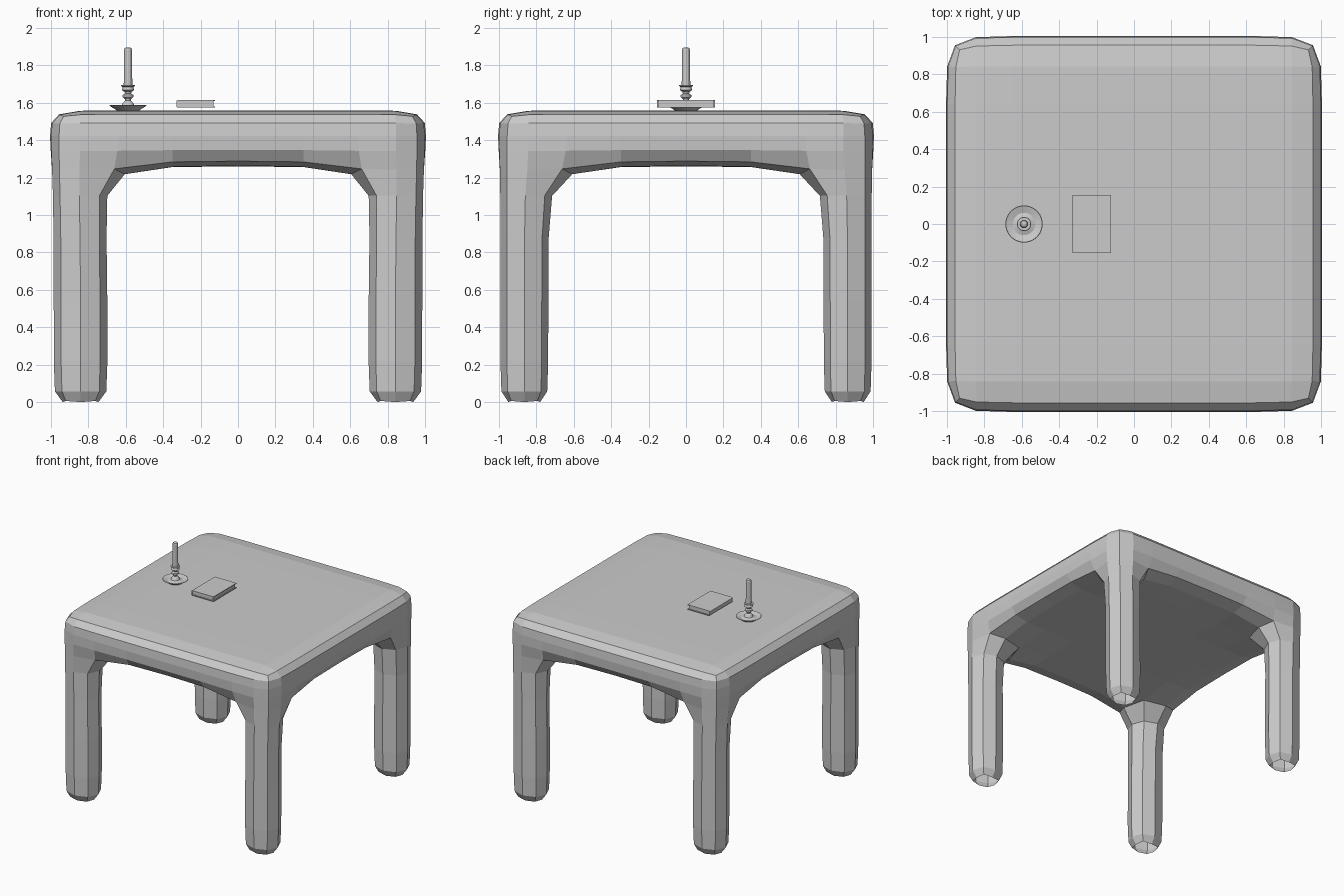
import bpy, bmesh, math

if "Cube" in bpy.data.objects:
    bpy.data.objects.remove(bpy.data.objects["Cube"])


def finish(name, bm):
    bmesh.ops.recalc_face_normals(bm, faces=bm.faces)
    mesh = bpy.data.meshes.new(name)
    bm.to_mesh(mesh)
    bm.free()
    ob = bpy.data.objects.new(name, mesh)
    bpy.context.collection.objects.link(ob)
    return ob


def box(name, x0, x1, y0, y1, z0, z1):
    bm = bmesh.new()
    bmesh.ops.create_cube(bm, size=1)
    for v in bm.verts:
        v.co = ((x0 + x1) / 2 + v.co.x * (x1 - x0),
                (y0 + y1) / 2 + v.co.y * (y1 - y0),
                (z0 + z1) / 2 + v.co.z * (z1 - z0))
    return finish(name, bm)


def lathe(name, profile, cx, cy, sides):
    bm = bmesh.new()
    rings = []
    for r, z in profile:
        rings.append([bm.verts.new((cx + r * math.cos(math.tau * k / sides),
                                    cy + r * math.sin(math.tau * k / sides), z))
                      for k in range(sides)])
    for a, b in zip(rings, rings[1:]):
        for k in range(sides):
            n = (k + 1) % sides
            bm.faces.new((a[k], a[n], b[n], b[k]))
    bm.faces.new(rings[0])
    bm.faces.new(rings[-1])
    return finish(name, bm)


# Table cage: outer shell of a grid of cells (full slab, four corner legs)
ZS = [-0.014, 0.09, 0.98, 1.26, 1.43, 1.56]


def filled(i, j, k):
    if not (0 <= i < 4 and 0 <= j < 4 and 0 <= k < 5):
        return False
    return k >= 3 or (i in (0, 3) and j in (0, 3))


def cage_point(i, j, k):
    leg = k < 3
    xo, xi = (0.998, 0.685) if leg else (1.005, 0.715)
    yo, yi = (1.004, 0.725) if leg else (1.005, 0.71)
    return ([-xo, -xi, 0, xi, xo][i], [-yo, -yi, 0, yi, yo][j], ZS[k])


bm = bmesh.new()
verts = {}


def vert(key):
    if key not in verts:
        verts[key] = bm.verts.new(cage_point(*key))
    return verts[key]


for i in range(4):
    for j in range(4):
        for k in range(5):
            if not filled(i, j, k):
                continue
            for axis in range(3):
                for side in (0, 1):
                    n = [i, j, k]
                    n[axis] += 1 if side else -1
                    if filled(*n):
                        continue
                    corners = []
                    for u, w in ((0, 0), (1, 0), (1, 1), (0, 1)):
                        p = [i, j, k]
                        p[axis] += side
                        p[(axis + 1) % 3] += u
                        p[(axis + 2) % 3] += w
                        corners.append(vert(tuple(p)))
                    bm.faces.new(corners)
table = finish("table", bm)

# Rounded once, flat faceted
mod = table.modifiers.new("rounding", 'SUBSURF')
mod.levels = 1
bpy.context.view_layer.objects.active = table
table.select_set(True)
bpy.ops.object.modifier_apply(modifier=mod.name)

# Open leg ends
bm = bmesh.new()
bm.from_mesh(table.data)
caps = [f for f in bm.faces if all(v.co.z < 0.035 for v in f.verts)]
bmesh.ops.delete(bm, geom=caps, context='FACES')
low = min(v.co.z for v in bm.verts)
for v in bm.verts:
    if v.co.z < 0.035:
        v.co.z = max(0.0, v.co.z - max(0.0, low))
bm.to_mesh(table.data)
bm.free()

# Candlestick with dished base
CX = -0.588
lathe("candlestick", [(0.045, 1.556), (0.06, 1.56), (0.1, 1.585), (0.097, 1.587),
                      (0.06, 1.576), (0.035, 1.584), (0.027, 1.60), (0.015, 1.612),
                      (0.017, 1.62), (0.03, 1.632), (0.028, 1.642), (0.016, 1.65),
                      (0.02, 1.66), (0.033, 1.668), (0.03, 1.678), (0.028, 1.684),
                      (0.038, 1.69), (0.036, 1.695), (0.022, 1.695)], CX, 0, 24)
# Candle
lathe("candle", [(0.023, 1.69), (0.021, 1.885), (0.017, 1.893), (0.006, 1.897)], CX, 0, 12)

# Book: pages, two covers and a spine
box("book_pages", -0.322, -0.13, -0.148, 0.148, 1.58, 1.61)
box("book_lower_cover", -0.322, -0.122, -0.154, 0.154, 1.574, 1.58)
box("book_upper_cover", -0.322, -0.122, -0.154, 0.154, 1.609, 1.615)
spine = box("book_spine", -0.33, -0.322, -0.154, 0.154, 1.574, 1.615)
for v in spine.data.vertices:
    if v.co.x < -0.325:
        v.co.z += 0.005 if v.co.z < 1.59 else -0.005
